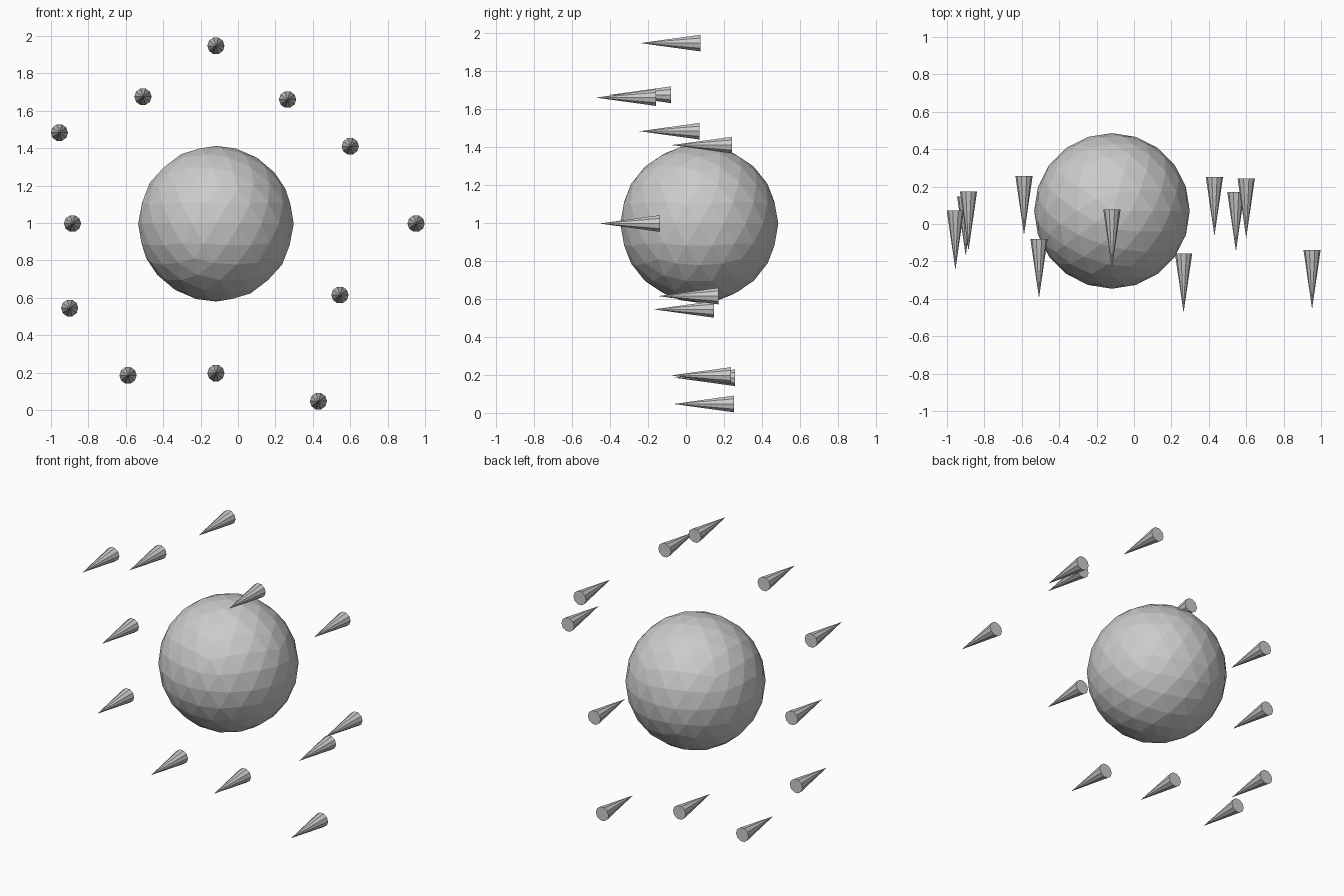
import bpy
import math
from mathutils import Matrix

if "Cube" in bpy.data.objects:
    bpy.data.objects.remove(bpy.data.objects["Cube"])

LENGTH, RADIUS, SIDES = 0.317, 0.046, 10

# Central faceted ball
bpy.ops.mesh.primitive_ico_sphere_add(subdivisions=3, radius=0.416, location=(-0.118, 0.07, 0.996))
bpy.context.object.name = "central_ball"


def spike(name, x, tip_y, z):
    """Closed cone lying along y with its point facing the front."""
    bpy.ops.mesh.primitive_cone_add(vertices=SIDES, radius1=RADIUS, radius2=0, depth=LENGTH)
    ob = bpy.context.object
    ob.name = name
    turn = Matrix.Rotation(math.radians(90), 4, 'X') @ Matrix.Rotation(math.pi / SIDES, 4, 'Z')
    ob.data.transform(turn)
    ob.location = (x, tip_y + LENGTH / 2, z)


# Ring of spikes: x, y of the tip, z
spikes = [
    (-0.118, -0.24, 1.947), (0.265, -0.475, 1.66), (0.60, -0.075, 1.41),
    (0.952, -0.455, 0.997), (0.545, -0.147, 0.615), (0.43, -0.065, 0.047),
    (-0.118, -0.08, 0.197), (-0.588, -0.06, 0.185), (-0.90, -0.17, 0.545),
    (-0.885, -0.143, 0.997), (-0.955, -0.245, 1.483), (-0.508, -0.397, 1.675),
]
# The two left-hand neighbours overlap in plan; the lower one sits slightly ahead
for i, (x, y, z) in enumerate(spikes):
    spike(f"spike_{i + 1}", x, y, z)
